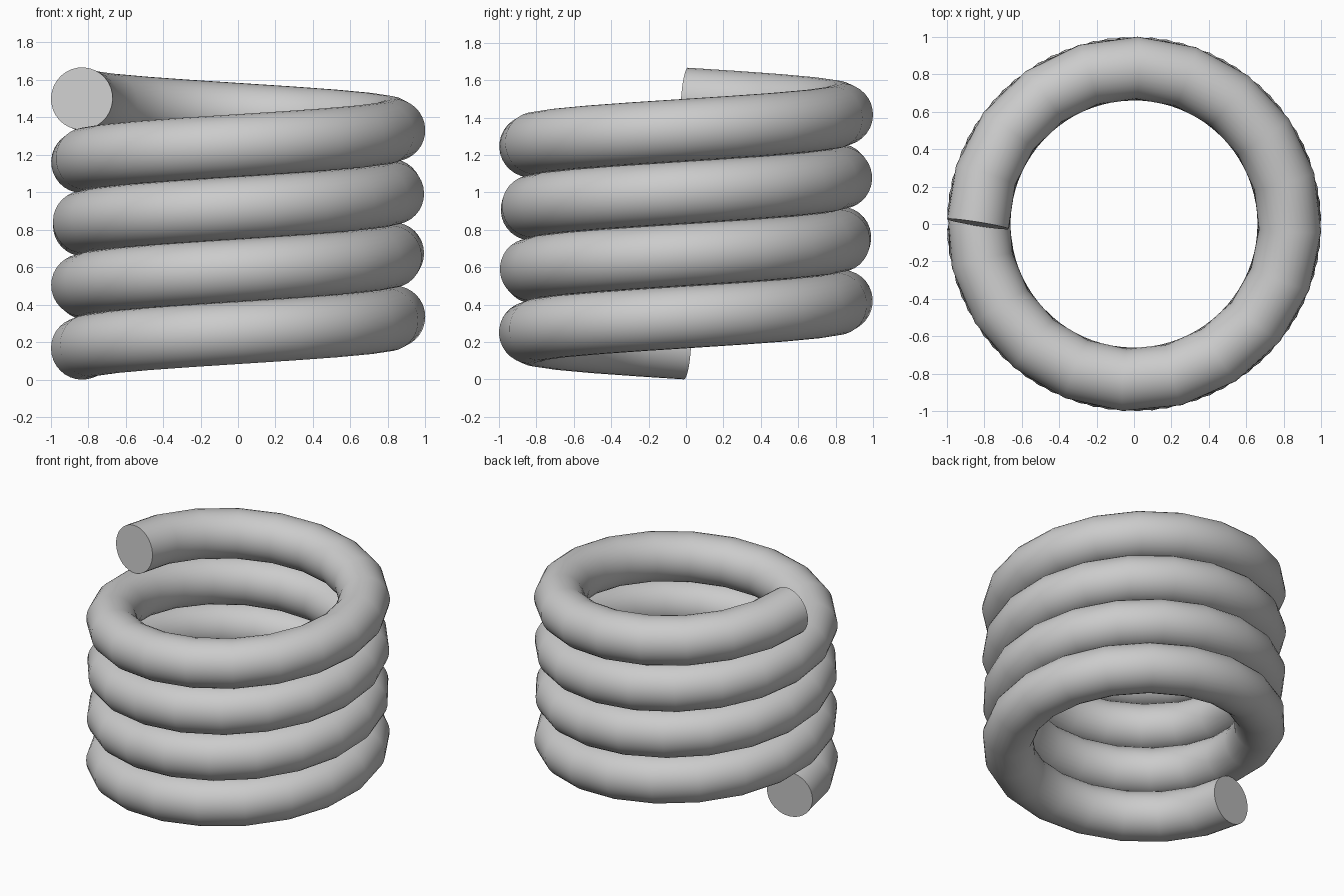
import bpy
from math import cos, sin, pi, radians

cube = bpy.data.objects.get("Cube")
if cube:
    bpy.data.objects.remove(cube, do_unlink=True)

TURNS = 4
SEGMENTS = 79          # straight pieces along the whole coil
COIL_RADIUS = 0.8333
TUBE_RADIUS = 0.1667
PITCH = 2 * TUBE_RADIUS

grey = bpy.data.materials.new("plain_grey")
grey.use_nodes = True
colour = (0.6, 0.6, 0.6, 1)
grey.diffuse_color = colour
grey.node_tree.nodes["Principled BSDF"].inputs["Base Color"].default_value = colour

# Helical centre line, rising anticlockwise from the model's right side
path = bpy.data.curves.new("spring_coil", "CURVE")
path.dimensions = "3D"
line = path.splines.new("POLY")
line.points.add(SEGMENTS)
for i, point in enumerate(line.points):
    turn = TURNS * i / SEGMENTS
    angle = pi + 2 * pi * turn
    point.co = (COIL_RADIUS * cos(angle), COIL_RADIUS * sin(angle),
                TUBE_RADIUS + PITCH * turn, 1)

# Round tube with flat closed ends
path.bevel_depth = TUBE_RADIUS
path.bevel_resolution = 14
path.use_fill_caps = True
path.materials.append(grey)

coil = bpy.data.objects.new("spring_coil", path)
bpy.context.collection.objects.link(coil)
bpy.ops.object.select_all(action="DESELECT")
coil.select_set(True)
bpy.context.view_layer.objects.active = coil
bpy.ops.object.convert(target="MESH")

# Weld the caps to the tube, then smooth the tube and keep the ends crisp
import bmesh
bm = bmesh.new()
bm.from_mesh(coil.data)
bmesh.ops.remove_doubles(bm, verts=bm.verts, dist=0.0001)
bmesh.ops.recalc_face_normals(bm, faces=bm.faces)
bm.to_mesh(coil.data)
bm.free()
bpy.ops.object.shade_smooth_by_angle(angle=radians(30))
